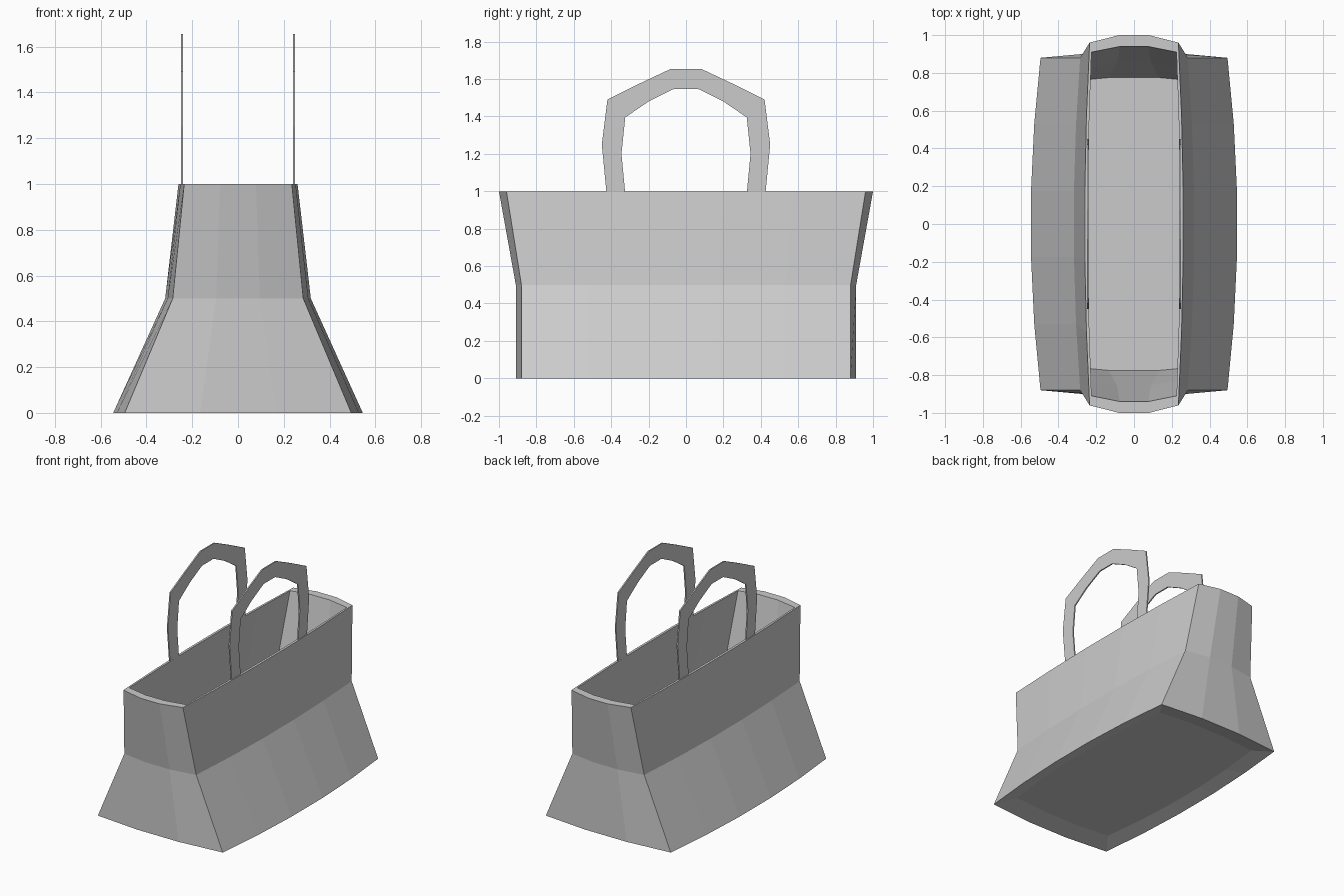
import bpy, bmesh

if "Cube" in bpy.data.objects:
    bpy.data.objects.remove(bpy.data.objects["Cube"])


def finish(name, bm):
    bmesh.ops.recalc_face_normals(bm, faces=bm.faces)
    mesh = bpy.data.meshes.new(name)
    bm.to_mesh(mesh)
    bm.free()
    obj = bpy.data.objects.new(name, mesh)
    bpy.context.collection.objects.link(obj)
    return obj


def bulged_ring(bm, cx, mx, cy, my, z):
    """Rectangle with bowed sides: corner (cx, cy), mid-side reach mx and my."""
    sides, ends = (-1, -0.6, -0.2, 0.2, 0.6), (1, 1 / 3, -1 / 3)
    long_side = [(cx + (mx - cx) * (1 - t * t) / 0.96, cy * t) for t in sides]
    short_side = [(cx * t, cy + (my - cy) * (1 - t * t) * 9 / 8) for t in ends]
    half = long_side + short_side
    pts = half + [(-x, -y) for x, y in half]
    return [bm.verts.new((x, y, z)) for x, y in pts]


# Bag body: floor underside, outer wall, rim, inner wall
bm = bmesh.new()
sections = [
    (0.40, 0.45, 0.75, 0.775, 0.03),
    (0.495, 0.545, 0.88, 0.91, 0.0),
    (0.285, 0.318, 0.88, 0.91, 0.5),
    (0.235, 0.26, 0.96, 1.0, 1.0),
    (0.225, 0.243, 0.91, 0.94, 1.0),
    (0.27, 0.30, 0.825, 0.855, 0.5),
    (0.40, 0.45, 0.75, 0.775, 0.04),
]
rings = [bulged_ring(bm, *s) for s in sections]
for a, b in zip(rings, rings[1:]):
    n = len(a)
    for i in range(n):
        j = (i + 1) % n
        bm.faces.new((a[i], a[j], b[j], b[i]))
bm.faces.new(rings[0])
bm.faces.new(rings[-1])
finish("bag_body", bm)

# Handles: flat angular straps on each long side
outer = [(0.425, 0.99), (0.45, 1.25), (0.42, 1.49), (0.25, 1.575), (0.08, 1.655)]
inner = [(0.325, 0.99), (0.345, 1.20), (0.325, 1.395), (0.20, 1.48), (0.065, 1.547)]


def full(half):
    return half + [(-y, z) for y, z in reversed(half)]


for name, x in (("left_handle", -0.249), ("right_handle", 0.24)):
    bm = bmesh.new()
    o = [bm.verts.new((x, y, z)) for y, z in full(outer)]
    i = [bm.verts.new((x, y, z)) for y, z in full(inner)]
    for k in range(len(o) - 1):
        bm.faces.new((o[k], o[k + 1], i[k + 1], i[k]))
    ext = bmesh.ops.extrude_face_region(bm, geom=bm.faces[:])
    moved = [v for v in ext["geom"] if isinstance(v, bmesh.types.BMVert)]
    bmesh.ops.translate(bm, verts=moved, vec=(0.009, 0, 0))
    # keep the strap a closed solid
    if not all(len(e.link_faces) == 2 for e in bm.edges):
        bmesh.ops.holes_fill(bm, edges=[e for e in bm.edges if e.is_boundary])
    finish(name, bm)
